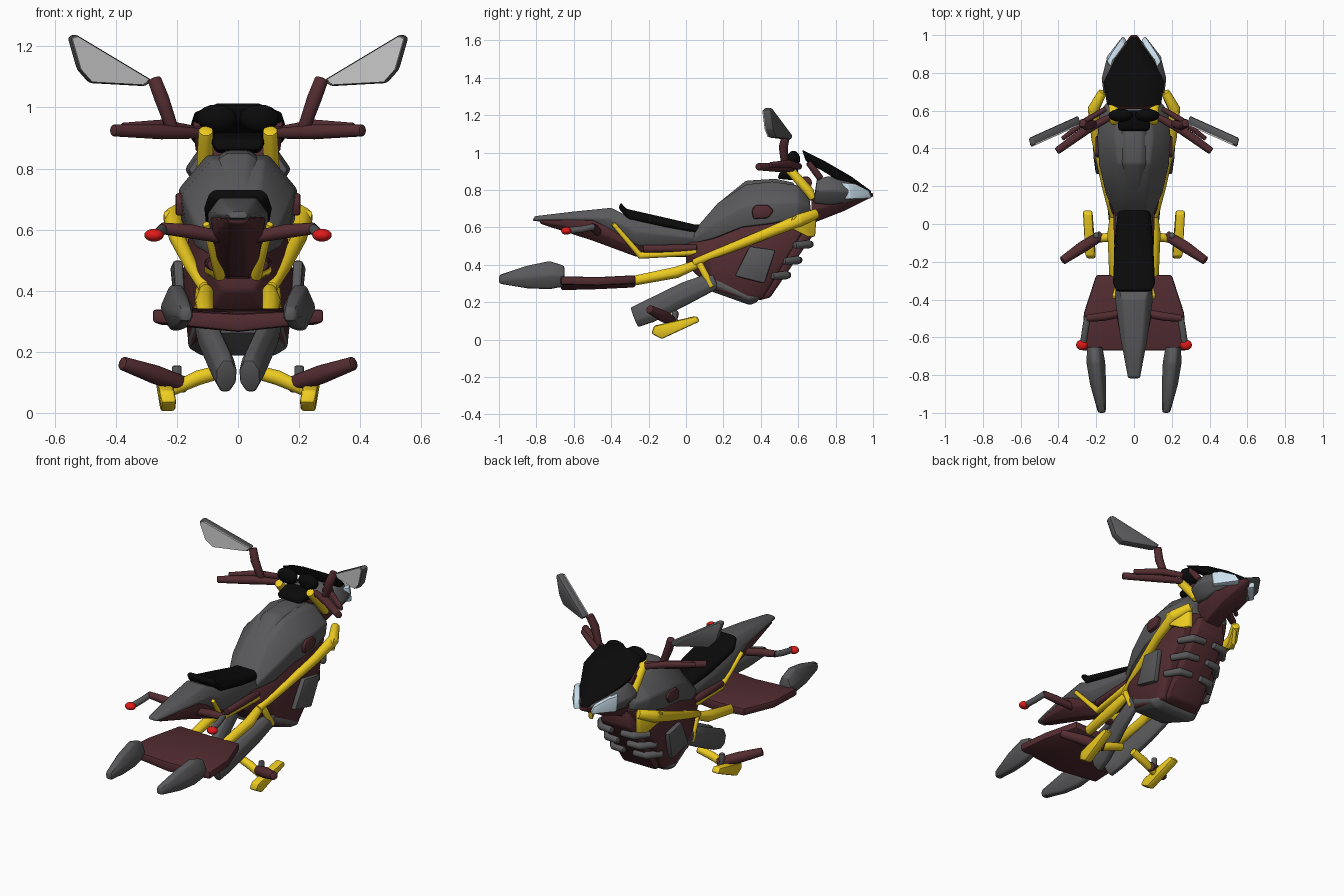
import bpy, bmesh, math
from mathutils import Vector, Matrix

COL = {}
for n, c in dict(maroon=(.085, .025, .03), yellow=(.85, .6, .015), black=(.003, .003, .003),
                 grey=(.1, .1, .105), red=(.75, .01, .01), ice=(.6, .75, .85),
                 mirror=(.65, .65, .65)).items():
    COL[n] = bpy.data.materials.new(n)
    COL[n].diffuse_color = (*c, 1)


def finish(name, bm, col, mirror=False, bevel=.012):
    """Bevel, shade and link a part; optionally mirror it across x = 0."""
    bmesh.ops.recalc_face_normals(bm, faces=bm.faces[:])
    if bevel:
        edges = [e for e in bm.edges if e.calc_face_angle(0) > .45]
        bmesh.ops.bevel(bm, geom=edges, offset=bevel, segments=2, profile=.5,
                        affect='EDGES', clamp_overlap=True)
    me = bpy.data.meshes.new(name)
    bm.to_mesh(me)
    bm.free()
    me.materials.append(COL[col])
    ob = bpy.data.objects.new(name, me)
    bpy.context.collection.objects.link(ob)
    bpy.ops.object.select_all(action='DESELECT')
    bpy.context.view_layer.objects.active = ob
    ob.select_set(True)
    bpy.ops.object.shade_smooth_by_angle(angle=math.radians(35))
    if mirror:
        ob.modifiers.new("mirror", 'MIRROR').use_mirror_merge = False
    return ob


def skin(rings):
    """Join rings of points into a closed skin."""
    bm = bmesh.new()
    vs = [[bm.verts.new(p) for p in r] for r in rings]
    n = len(vs[0])
    for a, b in zip(vs, vs[1:]):
        for i in range(n):
            bm.faces.new((a[i], a[(i + 1) % n], b[(i + 1) % n], b[i]))
    bm.faces.new(vs[0])
    bm.faces.new(vs[-1])
    return bm


def shell(name, stations, col, bevel=.012):
    """Loft of six-sided sections: bottom y,z, top y,z, half widths at bottom, middle, top."""
    rings = []
    for yb, zb, yt, zt, wb, wm, wt in stations:
        ym, zm = (yb + yt) / 2, (zb + zt) / 2
        rings.append([(-wb, yb, zb), (wb, yb, zb), (wm, ym, zm),
                      (wt, yt, zt), (-wt, yt, zt), (-wm, ym, zm)])
    return finish(name, skin(rings), col, bevel=bevel)


def tube(name, pts, radii, col, mirror=True, flat=1, n=8):
    """Tube through points; flat scales the sideways thickness."""
    pts = [Vector(p) for p in pts]
    if not isinstance(radii, (list, tuple)):
        radii = [radii] * len(pts)
    rings = []
    for i, p in enumerate(pts):
        t = (pts[min(i + 1, len(pts) - 1)] - pts[max(i - 1, 0)]).normalized()
        side = t.cross(Vector((0, 1, 0) if abs(t.z) > .85 else (0, 0, 1))).normalized()
        up = side.cross(t)
        rings.append([p + radii[i] * (side * flat * math.cos(a) + up * math.sin(a))
                      for a in [math.tau * (k + .5) / n for k in range(n)]])
    return finish(name, skin(rings), col, mirror, .007)


def slab(name, pts, push, col, mirror=True, bevel=.01):
    """Polygon pushed along a vector."""
    push = Vector(push)
    return finish(name, skin([pts, [Vector(p) + push for p in pts]]), col, mirror, bevel)


def ball(name, loc, size, col, mirror=True):
    bm = bmesh.new()
    bmesh.ops.create_uvsphere(bm, u_segments=16, v_segments=10, radius=1,
                              matrix=Matrix.Translation(loc) @ Matrix.Diagonal((*size, 1)))
    return finish(name, bm, col, mirror, 0)


# main body, belly and tank
shell("engine_body", [(0, .40, 0, .52, .05, .09, .08), (.14, .27, .12, .57, .13, .15, .1),
                      (.33, .21, .38, .65, .16, .185, .15), (.41, .22, .68, .67, .13, .17, .12)], "maroon")
shell("belly_pan", [(.13, .26, .15, .33, .1, .14, .14), (.34, .185, .34, .24, .12, .165, .165),
                    (.38, .2, .4, .24, .11, .14, .14)], "grey")
shell("tank", [(.03, .51, .04, .58, .08, .1, .07), (.15, .54, .17, .73, .14, .15, .07),
               (.3, .6, .32, .83, .17, .185, .085), (.46, .62, .46, .845, .185, .195, .1),
               (.6, .65, .6, .825, .17, .18, .09), (.67, .67, .66, .76, .11, .13, .08)], "grey")
shell("tank_spine", [(.14, .64, .16, .72, .04, .05, .03), (.32, .8, .32, .85, .06, .07, .035),
                     (.48, .8, .48, .86, .06, .08, .04), (.58, .79, .58, .838, .05, .07, .04)], "grey")
slab("side_panel", [(.17, .26, .34), (.18, .34, .5), (.19, .48, .48), (.17, .42, .3)], (.033, 0, 0), "grey")
slab("tank_cap", [(.16, .35, .69), (.16, .37, .72), (.16, .44, .72), (.16, .47, .69), (.16, .44, .65),
                  (.16, .36, .645)], (.045, 0, 0), "maroon")

# radiator slab and cooling ribs on the slanted front
shell("radiator", [(.39, .21, .36, .24, .1, .1, .1), (.45, .225, .4, .27, .11, .115, .11),
                   (.68, .56, .62, .6, .1, .11, .1), (.69, .65, .63, .65, .08, .09, .08)], "maroon")
for i, (y, z) in enumerate([(.51, .345), (.57, .425), (.63, .51)]):
    tube(f"cooling_rib_{i}", [(.03, y + .035, z), (.11, y + .025, z), (.165, y - .05, z - .005)],
         [.02, .024, .02], "grey")

# seat and tail
shell("seat", [(-.36, .70, -.35, .735, .08, .1, .08), (-.31, .645, -.32, .70, .1, .115, .09),
               (-.1, .60, -.1, .65, .1, .105, .08), (.05, .57, .05, .615, .085, .09, .07),
               (.12, .58, .12, .62, .06, .07, .05)], "black")
shell("tail", [(-.82, .635, -.81, .66, .025, .035, .02), (-.6, .62, -.6, .685, .05, .075, .045),
               (-.42, .59, -.4, .705, .08, .1, .06), (-.25, .5, -.3, .655, .08, .1, .09),
               (.05, .5, .08, .58, .07, .1, .08)], "grey")
shell("under_tail", [(-.78, .62, -.78, .645, .02, .04, .03), (-.5, .53, -.5, .64, .03, .08, .09),
                     (-.27, .445, -.32, .56, .03, .07, .08), (.05, .44, .05, .51, .05, .08, .07)], "maroon")

# yellow frame rails with a broad shoulder
tube("main_rail", [(.165, .70, .675), (.215, .61, .64), (.2, .45, .575), (.15, .2, .475), (.11, .04, .41)],
     [.028, .036, .03, .025, .022], "yellow", flat=.9)
slab("rail_shoulder", [(.15, .70, .69), (.14, .69, .55), (.17, .65, .55), (.2, .55, .6), (.22, .57, .66)],
     (.03, 0, 0), "yellow")
tube("rear_rail", [(.1, .1, .42), (.11, -.05, .36), (.105, -.28, .315)], [.022, .033, .028], "yellow")
tube("rail_strut", [(.12, .07, .41), (.13, .14, .28)], .02, "yellow")
tube("seat_rail", [(.105, -.39, .62), (.06, -.245, .45), (.09, .06, .47)], [.013, .02, .022], "yellow")
tube("seat_tube", [(.08, -.23, .485), (.09, .06, .49)], .022, "maroon")
tube("steering_fork", [(.105, .54, .925), (.11, .66, .79), (.115, .68, .75)], [.026, .028, .02], "yellow")
tube("screen_strut", [(.12, .72, .86), (.13, .655, .95)], .02, "maroon")
tube("steering_bridge", [(-.11, .64, .84), (.11, .64, .84)], .035, "maroon", False)

# nose, lamps and windscreen
shell("nose_keel", [(.67, .62, .67, .76, .05, .09, .09), (.85, .69, .85, .78, .05, .11, .12),
                    (1, .765, 1, .785, .008, .02, .015)], "maroon")
shell("nose_cowl", [(.68, .73, .7, .86, .11, .165, .12), (.77, .72, .77, .875, .12, .175, .12),
                    (.87, .735, .87, .85, .11, .15, .1), (.97, .77, .965, .8, .03, .05, .03)], "grey")
slab("headlamp", [(.145, .86, .84), (.15, .88, .75), (.055, 1, .755), (.07, .98, .8), (.12, .91, .835)],
     (-.035, -.05, 0), "ice")
shell("windscreen", [(.64, .955, .62, 1.015, .13, .145, .07), (.75, .89, .75, .95, .15, .165, .08),
                     (.88, .81, .88, .875, .08, .1, .045), (.99, .77, .99, .795, .012, .018, .01)], "black")

# dashboard
ball("gauge", (.07, .575, .965), (.065, .035, .045), "black")
shell("dash_box", [(.49, .86, .50, .895, .07, .085, .08), (.6, .85, .6, .92, .07, .09, .08)], "black")

# handlebars, levers and mirrors
tube("handlebar", [(.12, .57, .915), (.25, .5, .92), (.41, .385, .925)], [.018, .026, .021], "maroon")
tube("lever", [(.15, .61, .925), (.25, .55, .94), (.38, .45, .935)], [.018, .022, .016], "maroon", flat=.8)
tube("mirror_stalk", [(.215, .53, .93), (.25, .52, 1.03), (.275, .535, 1.095)], [.022, .026, .024], "maroon")
OUTLINE = [(.28, 1.09), (.3, 1.07), (.48, 1.08), (.52, 1.125), (.55, 1.23), (.53, 1.24)]


def mirror_points(dy, s):
    pts = []
    for x, z in OUTLINE:
        x, z = .44 + (x - .44) * s, 1.13 + (z - 1.13) * s
        pts.append((x, .54 - .45 * (x - .28) + dy, z))
    return pts


slab("mirror_shell", mirror_points(-.01, 1), (.01, .045, 0), "grey")
slab("mirror_glass", mirror_points(-.014, .93), (0, .01, 0), "mirror", bevel=0)

# rear plate and thruster fins
bm = skin([[(-w, y, z1), (0, y, z0), (w, y, z1), (w, y, z1 + .045), (0, y, z0 + .06), (-w, y, z1 + .045)]
           for y, w, z0, z1 in ((-.27, .2, .28, .3), (-.47, .265, .27, .29), (-.67, .28, .265, .295))])
finish("rear_plate", bm, "maroon")
rings = []
for y, x0, x1, z0, z1 in ((-1, .15, .19, .3, .345), (-.85, .145, .235, .275, .395),
                          (-.73, .15, .255, .27, .42), (-.65, .165, .25, .285, .395)):
    m, zm = (x0 + x1) / 2, (z0 + z1) / 2
    rings.append([(m - .02, y, z0), (m + .02, y, z0), (x1, y, zm),
                  (m + .02, y, z1), (m - .02, y, z1), (x0, y, zm)])
finish("thruster_fin", skin(rings), "grey", True)

# turn signals
tube("signal_arm", [(.05, -.47, .575), (.16, -.49, .595), (.255, -.5, .605)], [.022, .025, .02], "maroon")
tube("signal_stub", [(.245, -.49, .604), (.258, -.56, .59), (.268, -.63, .583)], .019, "grey")
ball("signal_lamp", (.275, -.64, .582), (.032, .028, .021), "red")

# exhausts, splayed outward towards the body
tube("exhaust", [(.12, .16, .32), (.095, .0, .25), (.05, -.2, .15), (.038, -.275, .12)],
     [.05, .064, .066, .06], "grey", flat=.6)

# foot controls
tube("peg_arm", [(.04, -.06, .14), (.13, -.07, .115), (.22, -.08, .075)], [.024, .026, .022], "yellow")
slab("pedal", [(.2, -.185, .035), (.21, -.17, .075), (.22, .055, .128), (.22, .075, .1), (.205, -.13, .005)],
     (.05, 0, -.002), "yellow")
tube("foot_peg", [(.17, -.06, .09), (.27, -.12, .125), (.38, -.195, .163)], [.028, .033, .024], "maroon")
tube("peg_post", [(.2, -.06, .09), (.2, -.06, .155)], .017, "grey")
